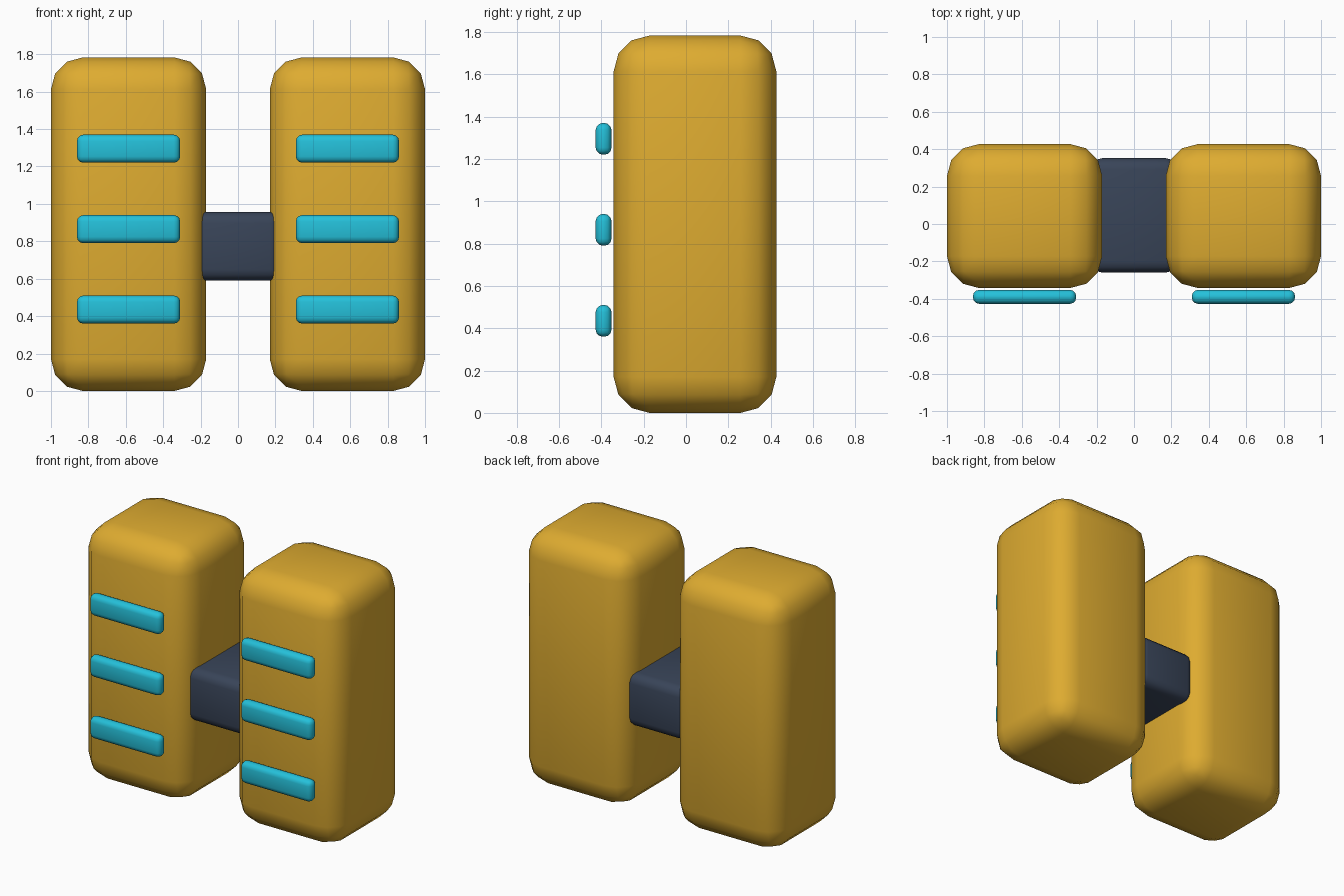
import bpy
import math

if "Cube" in bpy.data.objects:
    bpy.data.objects.remove(bpy.data.objects["Cube"])


def material(name, rgb):
    m = bpy.data.materials.new(name)
    m.diffuse_color = (*rgb, 1.0)
    m.use_nodes = True
    m.node_tree.nodes["Principled BSDF"].inputs["Base Color"].default_value = m.diffuse_color
    return m


yellow = material("golden yellow", (0.73, 0.41, 0.03))
cyan = material("bright cyan", (0.018, 0.53, 0.70))
slate = material("dark slate", (0.04, 0.058, 0.098))


def rounded_box(name, lo, hi, radius, mat, segments=3):
    """Box between two corners with rounded edges."""
    size = [b - a for a, b in zip(lo, hi)]
    bpy.ops.mesh.primitive_cube_add(size=1, location=[(a + b) / 2 for a, b in zip(lo, hi)])
    ob = bpy.context.object
    ob.name = name
    ob.scale = size
    bpy.ops.object.transform_apply(location=False, rotation=False, scale=True)
    bev = ob.modifiers.new("rounding", 'BEVEL')
    bev.width = radius
    bev.segments = segments
    bpy.ops.object.modifier_apply(modifier=bev.name)
    bpy.ops.object.shade_smooth_by_angle(angle=math.radians(40))
    ob.data.materials.append(mat)
    return ob


# Bridge joining the two tanks
rounded_box("bridge", (-0.23, -0.26, 0.59), (0.23, 0.352, 0.957), 0.06, slate)

for side, sx in (("left", -1), ("right", 1)):
    cx = 0.585 * sx
    # Tall tank
    rounded_box(side + "_tank", (cx - 0.415, -0.342, 0), (cx + 0.415, 0.427, 1.783), 0.17, yellow)
    # Three bars floating just off the front face
    for i in range(3):
        z = 0.435 + 0.43 * i
        rounded_box(f"{side}_bar_{i + 1}", (cx - 0.276, -0.427, z - 0.075),
                    (cx + 0.276, -0.352, z + 0.075), 0.034, cyan)
